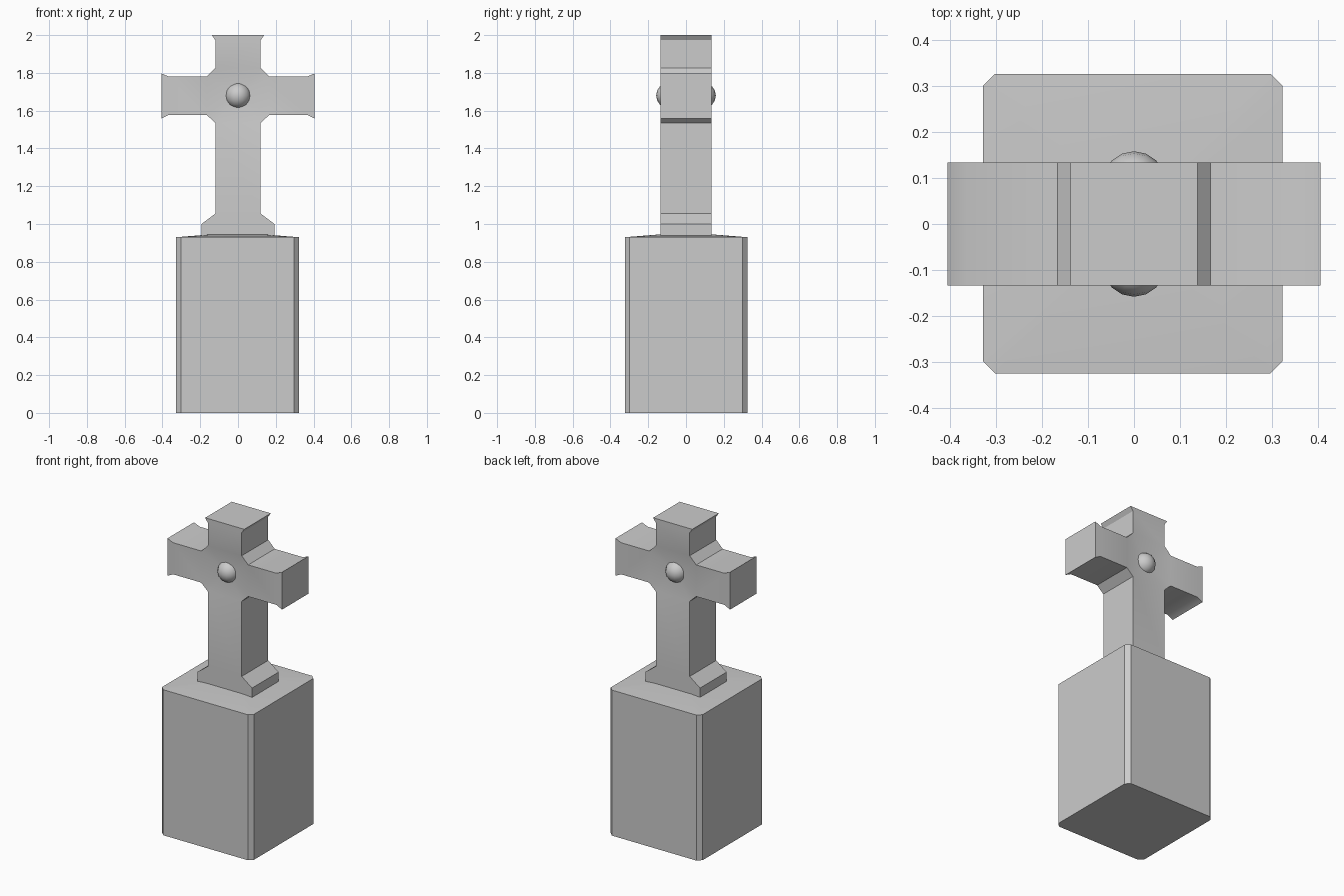
import bpy, bmesh, math

if "Cube" in bpy.data.objects:
    bpy.data.objects.remove(bpy.data.objects["Cube"])


def finish(bm, name):
    bmesh.ops.recalc_face_normals(bm, faces=bm.faces)
    me = bpy.data.meshes.new(name)
    bm.to_mesh(me)
    bm.free()
    ob = bpy.data.objects.new(name, me)
    bpy.context.collection.objects.link(ob)
    bpy.ops.object.select_all(action='DESELECT')
    ob.select_set(True)
    bpy.context.view_layer.objects.active = ob
    bpy.ops.object.shade_smooth_by_angle(angle=math.radians(30))
    return ob


# Pedestal: square block with clipped corners and a very low pyramid top
bm = bmesh.new()
cx, cy, h, c = -0.003, 0.001, 0.325, 0.026
plan = [(h, h - c), (h - c, h), (c - h, h), (-h, h - c),
        (-h, c - h), (c - h, -h), (h - c, -h), (h, c - h)]
low = [bm.verts.new((cx + x, cy + y, 0)) for x, y in plan]
top = [bm.verts.new((cx + x, cy + y, 0.93)) for x, y in plan]
apex = bm.verts.new((cx, cy, 0.956))
bm.faces.new(low)
for i in range(8):
    j = (i + 1) % 8
    bm.faces.new((low[i], low[j], top[j], top[i]))
    bm.faces.new((top[i], top[j], apex))
finish(bm, "pedestal")

# Cross: right half of the outline, mirrored, with dished centre on both faces
half = [(.193, .93), (.193, 1.0), (.12, 1.055), (.12, 1.535), (.166, 1.578),
        (.365, 1.578), (.405, 1.558), (.405, 1.797), (.365, 1.78),
        (.166, 1.78), (.12, 1.826), (.12, 1.973), (.138, 2.0)]
outline = half + [(-x, z) for x, z in reversed(half)]
n = len(outline)
depth, mid = 0.134, 1.68
hub = [3, 4, 9, 10, 15, 16, 21, 22]
flats = [[0, 1, 2, 3, 22, 23, 24, 25], range(4, 10), range(10, 16), range(16, 22)]
bm = bmesh.new()
sides = []
for s in (-1, 1):
    vs = [bm.verts.new((x, s * depth, z)) for x, z in outline]
    sides.append(vs)
    for f in flats:
        bm.faces.new([vs[i] for i in f])
    centre = bm.verts.new((0, s * 0.1, mid))
    for a, b in zip(hub, hub[1:] + hub[:1]):
        bm.faces.new((vs[a], vs[b], centre))
for i in range(n):
    j = (i + 1) % n
    bm.faces.new((sides[0][i], sides[0][j], sides[1][j], sides[1][i]))
finish(bm, "cross")

# Round bosses set in the dished centres, front and back
for s, name in ((-1, "front_boss"), (1, "back_boss")):
    bm = bmesh.new()
    bmesh.ops.create_uvsphere(bm, u_segments=16, v_segments=8, radius=0.068)
    ob = finish(bm, name)
    ob.location = (0, s * 0.09, mid)
